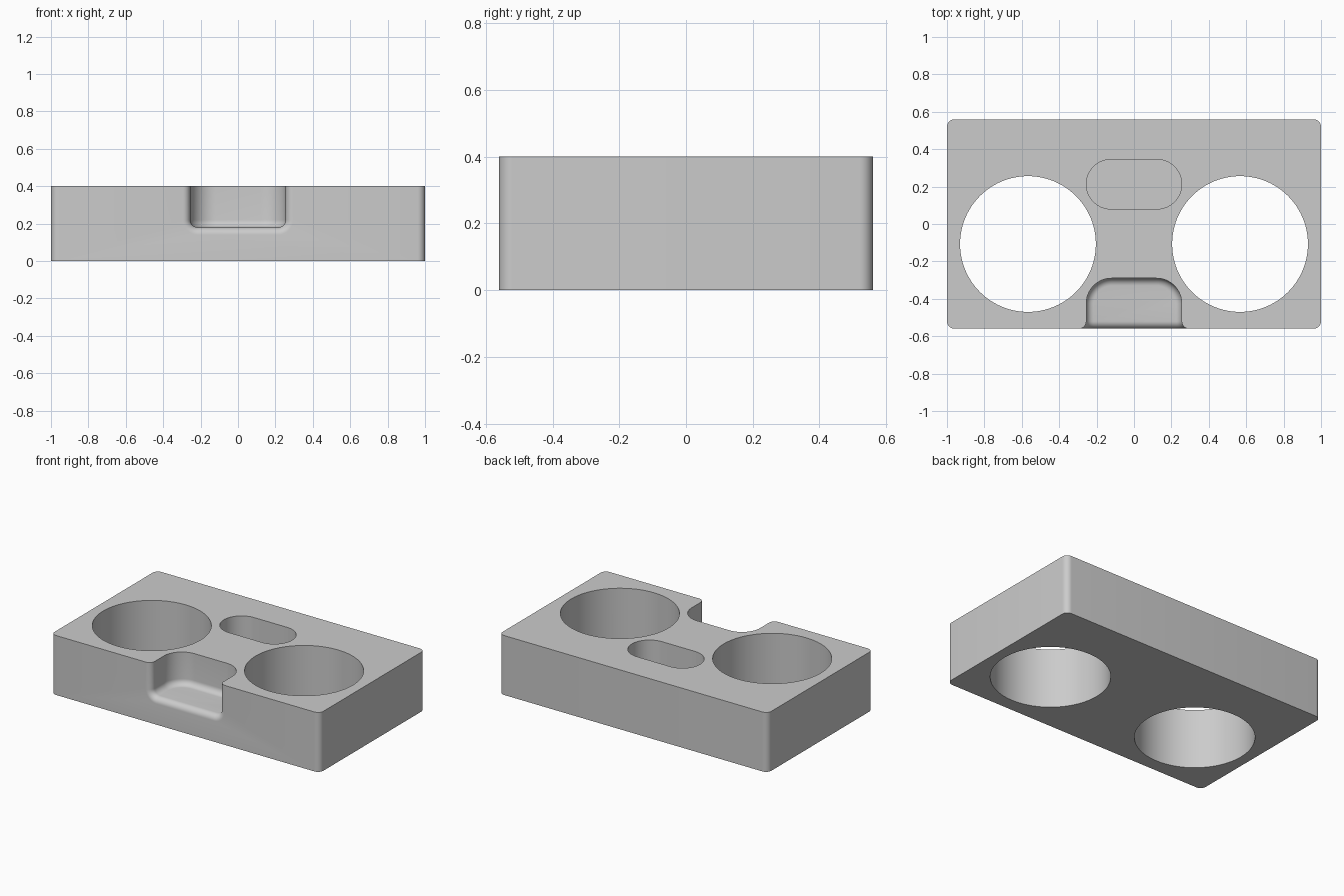
import bpy, bmesh
from math import sin, cos, pi, radians

cube = bpy.data.objects.get("Cube")
if cube:
    bpy.data.objects.remove(cube, do_unlink=True)

TOP, FRONT, FLOOR = 0.4, -0.56, 0.18
POCKET_W, FILLET = 0.255, 0.04

grey = bpy.data.materials.new("plain grey")
grey.use_nodes = True
colour = (0.6, 0.6, 0.6, 1)
grey.diffuse_color = colour
grey.node_tree.nodes["Principled BSDF"].inputs["Base Color"].default_value = colour


def rounded_rect(x0, x1, y0, y1, r, steps=16):
    """Counter-clockwise outline with rounded corners."""
    corners = [(x1 - r, y1 - r), (x0 + r, y1 - r), (x0 + r, y0 + r), (x1 - r, y0 + r)]
    return [(cx + r * cos((q + i / steps) * pi / 2), cy + r * sin((q + i / steps) * pi / 2))
            for q, (cx, cy) in enumerate(corners) for i in range(steps + 1)]


def loft(name, rings):
    """Closed solid through a stack of matching rings."""
    bm = bmesh.new()
    layers = [[bm.verts.new(p) for p in ring] for ring in rings]
    for a, b in zip(layers, layers[1:]):
        for i in range(len(a)):
            j = (i + 1) % len(a)
            bm.faces.new((a[i], a[j], b[j], b[i]))
    bm.faces.new(layers[0])
    bm.faces.new(layers[-1])
    bmesh.ops.remove_doubles(bm, verts=bm.verts, dist=1e-5)
    bmesh.ops.recalc_face_normals(bm, faces=bm.faces)
    mesh = bpy.data.meshes.new(name)
    bm.to_mesh(mesh)
    bm.free()
    mesh.materials.append(grey)
    obj = bpy.data.objects.new(name, mesh)
    bpy.context.collection.objects.link(obj)
    return obj


def prism(name, outline, z0, z1):
    return loft(name, [[(x, y, z) for x, y in outline] for z in (z0, z1)])


# Block with rounded upright corners
block = prism("holder_block", rounded_rect(-1, 1, FRONT, -FRONT, 0.04, 8), 0, TOP)

# Two round through holes
cutters = []
for side, sx in (("left", 1), ("right", -1)):
    ring = [(sx * 0.567 + 0.363 * cos(2 * pi * i / 96), -0.107 + 0.363 * sin(2 * pi * i / 96))
            for i in range(96)]
    cutters.append(prism(side + "_hole_cutter", ring, -0.1, 0.5))

# Blind slot with round ends
cutters.append(prism("slot_cutter",
                     rounded_rect(-POCKET_W, POCKET_W, 0.08, 0.345, 0.1324), FLOOR, 0.5))

# Front pocket with a filleted floor
rings = []
for i in range(9):
    a = i / 8 * pi / 2
    inset, z = FILLET * (1 - sin(a)), FLOOR + FILLET * (1 - cos(a))
    w = POCKET_W - inset
    rings.append([(x, y, z) for x, y in rounded_rect(-w, w, -0.9, -0.29 - inset, 0.135 - inset)])
rings.append([(x, y, 0.5) for x, y, z in rings[-1]])
cutters.append(loft("pocket_cutter", rings))

# Rounded mouth of the pocket
sections = [(-0.002, FRONT + FILLET + 0.02)]
for i in range(9):
    a = i / 8 * pi / 2
    sections.append((FILLET * (1 - cos(a)), FRONT + FILLET * (1 - sin(a))))
sections.append((FILLET, FRONT - 0.1))
rings = []
for grow, y in sections:
    w = POCKET_W + grow
    rings.append([(x, y, z) for x, z in
                  rounded_rect(-w, w, FLOOR - grow, 0.6, FILLET + grow, 8)])
cutters.append(loft("mouth_cutter", rings))

# Carve the block and bake the result
for cutter in cutters:
    mod = block.modifiers.new(cutter.name, 'BOOLEAN')
    mod.operation, mod.solver, mod.object = 'DIFFERENCE', 'EXACT', cutter
    cutter.hide_render = True
bpy.context.view_layer.update()
carved = bpy.data.meshes.new_from_object(
    block.evaluated_get(bpy.context.evaluated_depsgraph_get()))
block.modifiers.clear()
block.data = carved
for cutter in cutters:
    bpy.data.objects.remove(cutter, do_unlink=True)

bpy.ops.object.select_all(action='DESELECT')
block.select_set(True)
bpy.context.view_layer.objects.active = block
bpy.ops.object.shade_smooth_by_angle(angle=radians(30))
